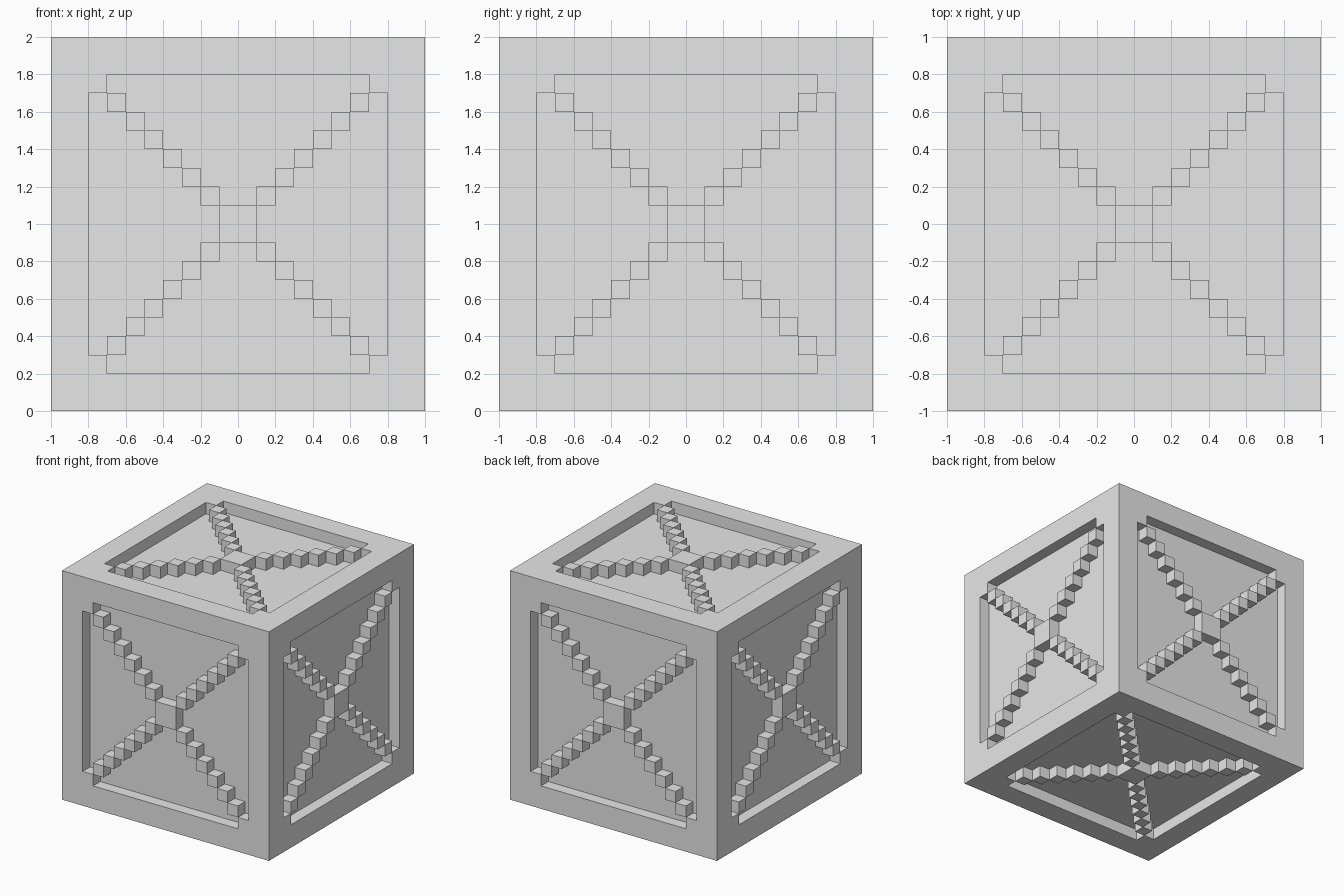
import bpy
import bmesh
from mathutils import Vector

SIZE = 2.0      # outer side of the crate
CELL = 0.1      # grid step used by frame, braces and recess depth
FRAME = 8       # cells from the middle of a side to the frame

default = bpy.data.objects.get("Cube")
if default:
    bpy.data.objects.remove(default, do_unlink=True)

# Material
grey = bpy.data.materials.new("plain grey")
grey.use_nodes = True
colour = (0.8, 0.8, 0.8, 1.0)
grey.diffuse_color = colour
grey.node_tree.nodes["Principled BSDF"].inputs["Base Color"].default_value = colour


def is_panel(face, axis):
    """True for cells inside the frame that are not on the diagonal brace."""
    centre = face.calc_center_median()
    u, v = [int(abs(centre[i]) / CELL) for i in range(3) if i != axis]
    return u < FRAME and v < FRAME and u != v


# Solid block divided into square cells
bm = bmesh.new()
bmesh.ops.create_cube(bm, size=SIZE)
bmesh.ops.subdivide_edges(bm, edges=bm.edges[:], cuts=round(SIZE / CELL) - 1,
                          use_grid_fill=True)
bm.normal_update()

# Sink the panels on all six sides, leaving frame and stepped cross braces
for axis in range(3):
    for sign in (-1, 1):
        normal = Vector((0, 0, 0))
        normal[axis] = sign
        panel = [f for f in bm.faces
                 if f.normal.dot(normal) > 0.9
                 and abs(f.calc_center_median()[axis] - sign * SIZE / 2) < 0.01
                 and is_panel(f, axis)]
        result = bmesh.ops.extrude_face_region(bm, geom=panel)
        sunk = [g for g in result["geom"] if isinstance(g, bmesh.types.BMVert)]
        bmesh.ops.translate(bm, verts=sunk, vec=normal * -CELL)
        leftovers = [f for f in panel if f.is_valid]
        if leftovers:
            bmesh.ops.delete(bm, geom=leftovers, context="FACES")
        bm.normal_update()

# Stand the crate on the ground
bmesh.ops.translate(bm, verts=bm.verts[:], vec=(0, 0, SIZE / 2))
mesh = bpy.data.meshes.new("crate")
bm.to_mesh(mesh)
bm.free()
mesh.materials.append(grey)
crate = bpy.data.objects.new("crate", mesh)
bpy.context.collection.objects.link(crate)
